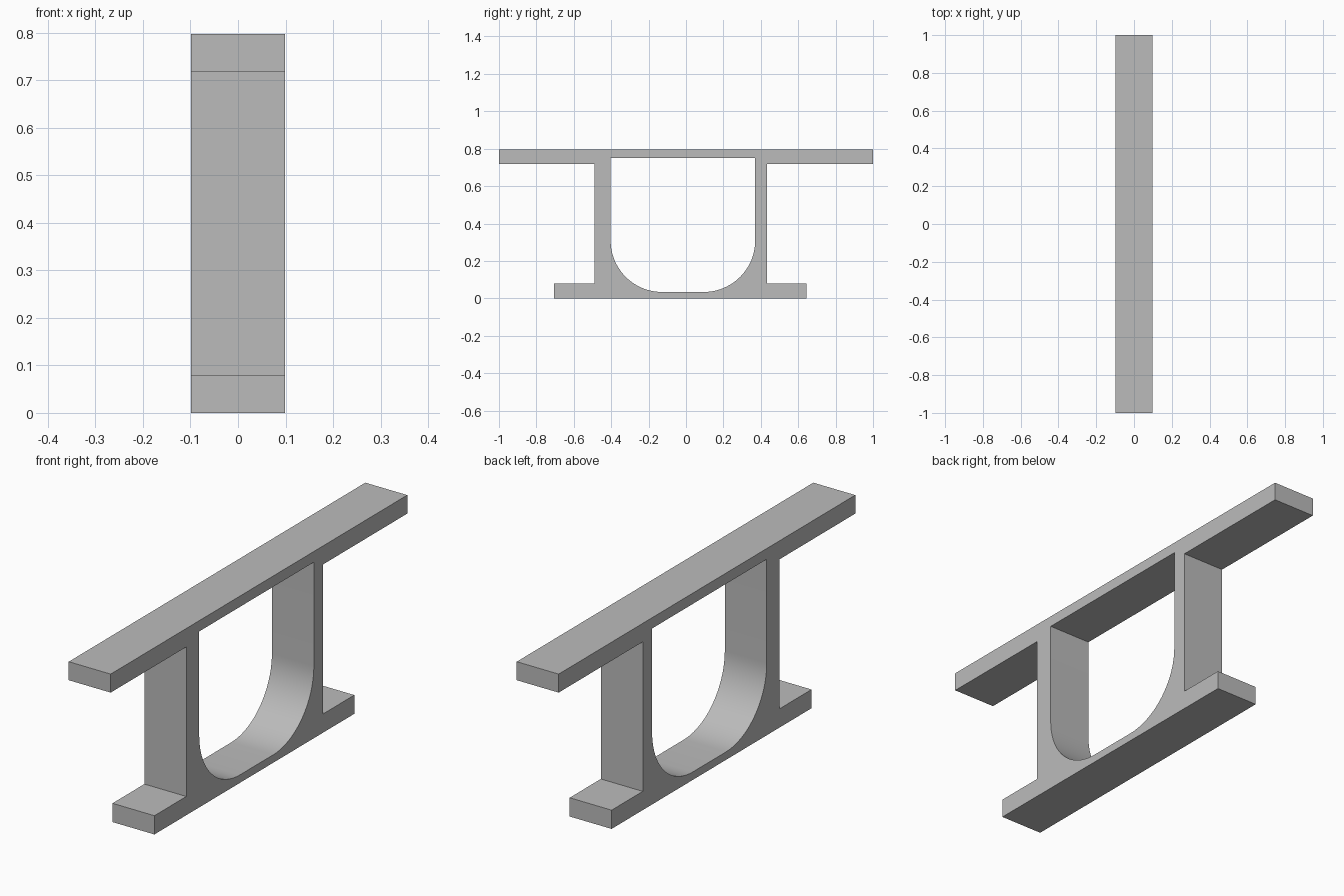
import bpy
import bmesh
from math import cos, sin, pi

cube = bpy.data.objects.get("Cube")
if cube:
    bpy.data.objects.remove(cube, do_unlink=True)

HALF_WIDTH = 0.099

grey = bpy.data.materials.new("light grey")
grey.use_nodes = True
colour = (0.5, 0.5, 0.5, 1)
grey.diffuse_color = colour
grey.node_tree.nodes["Principled BSDF"].inputs["Base Color"].default_value = colour


def extrude_profile(name, profile, half):
    """Extrude a (y, z) outline along x, symmetric about x = 0."""
    bm = bmesh.new()
    face = bm.faces.new([bm.verts.new((-half, y, z)) for y, z in profile])
    result = bmesh.ops.extrude_face_region(bm, geom=[face])
    verts = [v for v in result["geom"] if isinstance(v, bmesh.types.BMVert)]
    bmesh.ops.translate(bm, verts=verts, vec=(2 * half, 0, 0))
    bmesh.ops.recalc_face_normals(bm, faces=bm.faces)
    mesh = bpy.data.meshes.new(name)
    bm.to_mesh(mesh)
    bm.free()
    mesh.materials.append(grey)
    obj = bpy.data.objects.new(name, mesh)
    bpy.context.collection.objects.link(obj)
    return obj


def arc(cy, cz, r, start, steps=20):
    """Quarter circle, counter-clockwise from the start angle."""
    angles = [start + pi / 2 * i / steps for i in range(steps + 1)]
    return [(cy + r * cos(a), cz + r * sin(a)) for a in angles]


# Outer outline: base flange, two legs, long top flange
frame = extrude_profile("flanged_frame", [
    (-0.705, 0), (0.643, 0), (0.643, 0.08), (0.433, 0.08),
    (0.433, 0.718), (1, 0.718), (1, 0.797), (-1, 0.797),
    (-1, 0.718), (-0.49, 0.718), (-0.49, 0.08), (-0.705, 0.08)], HALF_WIDTH)

# Opening with square top corners and rounded bottom corners
left, right, bottom, top, radius = -0.403, 0.37, 0.034, 0.751, 0.275
opening = [(right, top), (left, top)]
opening += arc(left + radius, bottom + radius, radius, pi)
opening += arc(right - radius, bottom + radius, radius, 1.5 * pi)
cutter = extrude_profile("opening_cutter", opening, HALF_WIDTH * 2)
cutter.hide_render = True

# Cut the opening and discard the cutter
cut = frame.modifiers.new("opening", "BOOLEAN")
cut.operation = "DIFFERENCE"
cut.solver = "EXACT"
cut.object = cutter
bpy.context.view_layer.objects.active = frame
for obj in bpy.context.selected_objects:
    obj.select_set(False)
frame.select_set(True)
bpy.ops.object.modifier_apply(modifier=cut.name)
bpy.data.objects.remove(cutter, do_unlink=True)

# Smooth the rounded corners, keep the other edges sharp
bpy.ops.object.shade_smooth_by_angle(angle=pi / 6)
